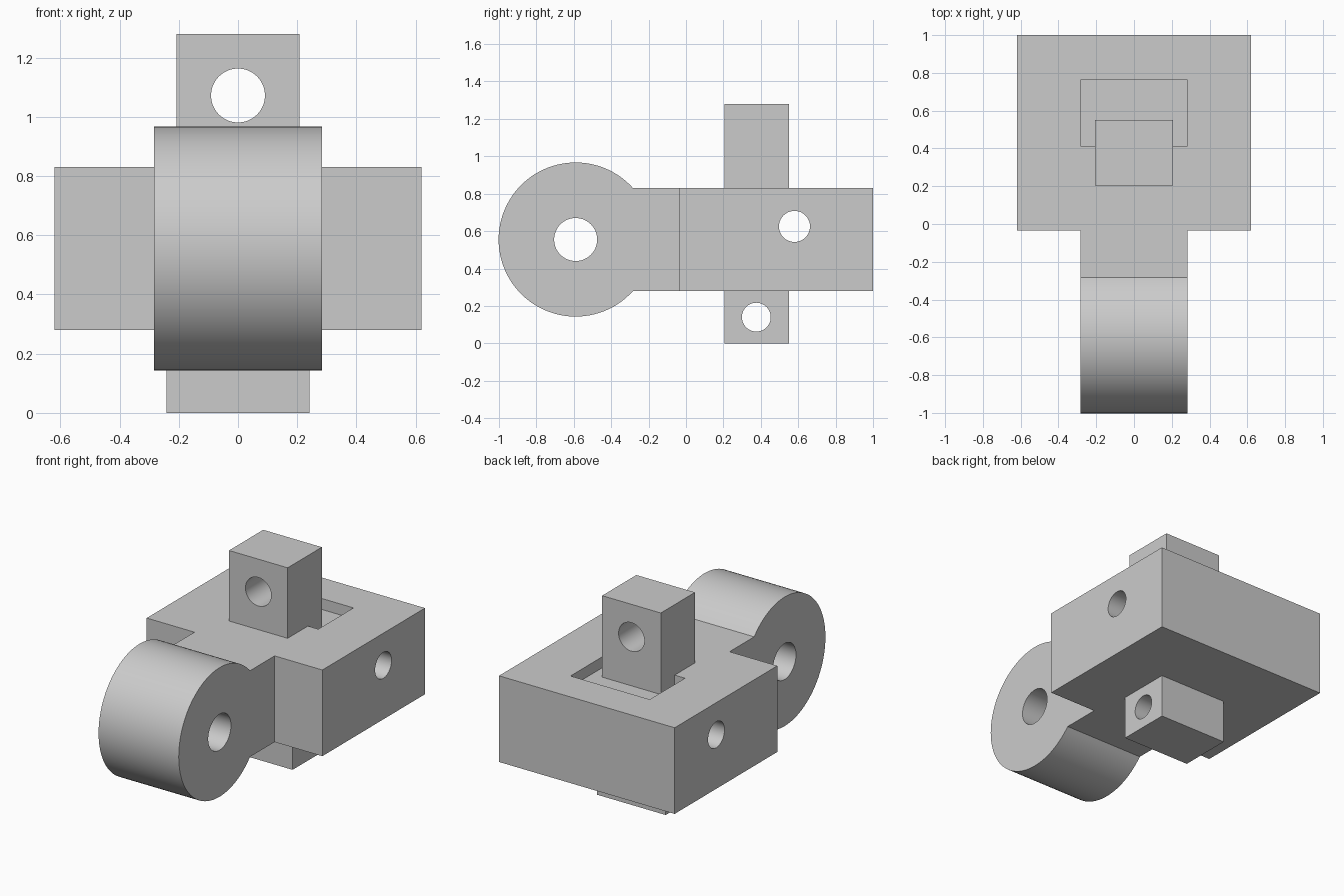
import bpy
import bmesh
import math
from mathutils import Matrix, Vector

old = bpy.data.objects.get("Cube")
if old:
    bpy.data.objects.remove(old, do_unlink=True)

GREY = (0.6, 0.6, 0.6, 1.0)
grey = bpy.data.materials.new("plain grey")
grey.use_nodes = True
grey.diffuse_color = GREY
grey.node_tree.nodes["Principled BSDF"].inputs["Base Color"].default_value = GREY


def add_object(name, bm):
    bmesh.ops.recalc_face_normals(bm, faces=bm.faces)
    mesh = bpy.data.meshes.new(name)
    bm.to_mesh(mesh)
    bm.free()
    mesh.materials.append(grey)
    obj = bpy.data.objects.new(name, mesh)
    bpy.context.collection.objects.link(obj)
    return obj


def box(name, x, y, z):
    """Box from (min, max) pairs."""
    bm = bmesh.new()
    size = [b - a for a, b in (x, y, z)]
    centre = Vector([(a + b) / 2 for a, b in (x, y, z)])
    bmesh.ops.create_cube(bm, size=1, matrix=Matrix.Translation(centre) @ Matrix.Diagonal((*size, 1)))
    return add_object(name, bm)


def rod(name, centre, radius, axis):
    """Long cylinder along X or Y, used to drill a hole."""
    turn = Matrix.Rotation(math.pi / 2, 4, "Y" if axis == "X" else "X")
    bm = bmesh.new()
    bmesh.ops.create_cone(bm, cap_ends=True, segments=64, radius1=radius, radius2=radius,
                          depth=2, matrix=Matrix.Translation(centre) @ turn)
    return add_object(name, bm)


def cut(obj, cutter):
    mod = obj.modifiers.new("cut", "BOOLEAN")
    mod.operation = "DIFFERENCE"
    mod.solver = "EXACT"
    mod.object = cutter
    bpy.context.view_layer.objects.active = obj
    bpy.ops.object.modifier_apply(modifier=mod.name)
    bpy.data.objects.remove(cutter, do_unlink=True)


BOTTOM, TOP = 0.28, 0.83
FRONT = -0.035
FLOOR = 0.76

# Main block with a shallow pocket on top and a cross hole
body = box("main_block", (-0.62, 0.62), (FRONT, 1), (BOTTOM, TOP))
cut(body, box("pocket_cutter", (-0.28, 0.28), (0.41, 0.765), (FLOOR, 1)))
cut(body, rod("block_drill", (0, 0.58, 0.625), 0.083, "X"))

# Hinge arm: a round eye running into a flat neck, extruded across the width
eye_y, eye_z, eye_r = -0.59, (BOTTOM + TOP) / 2, 0.412
start = math.asin((TOP - BOTTOM) / 2 / eye_r)
STEPS = 72
angles = [start + (2 * math.pi - 2 * start) * i / STEPS for i in range(STEPS + 1)]
profile = [(eye_y + eye_r * math.cos(a), eye_z + eye_r * math.sin(a)) for a in angles]
profile += [(FRONT, BOTTOM), (FRONT, TOP)]
bm = bmesh.new()
face = bm.faces.new([bm.verts.new((-0.283, y, z)) for y, z in profile])
side = bmesh.ops.extrude_face_region(bm, geom=[face])
moved = [v for v in side["geom"] if isinstance(v, bmesh.types.BMVert)]
bmesh.ops.translate(bm, verts=moved, vec=(0.566, 0, 0))
arm = add_object("hinge_arm", bm)
cut(arm, rod("arm_drill", (0, eye_y, eye_z), 0.115, "X"))

# Upright post with a front-to-back hole
post = box("top_post", (-0.207, 0.207), (0.205, 0.55), (FLOOR, 1.28))
cut(post, rod("post_drill", (0, 0.4, 1.072), 0.091, "Y"))

# Lower lug with a cross hole
lug = box("bottom_lug", (-0.242, 0.242), (0.205, 0.55), (0, BOTTOM))
cut(lug, rod("lug_drill", (0, 0.376, 0.14), 0.077, "X"))

# Smooth the round surfaces, keep the corners sharp
bpy.ops.object.select_all(action="DESELECT")
for part in (body, arm, post, lug):
    part.select_set(True)
bpy.context.view_layer.objects.active = body
bpy.ops.object.shade_smooth_by_angle(angle=math.radians(30))
